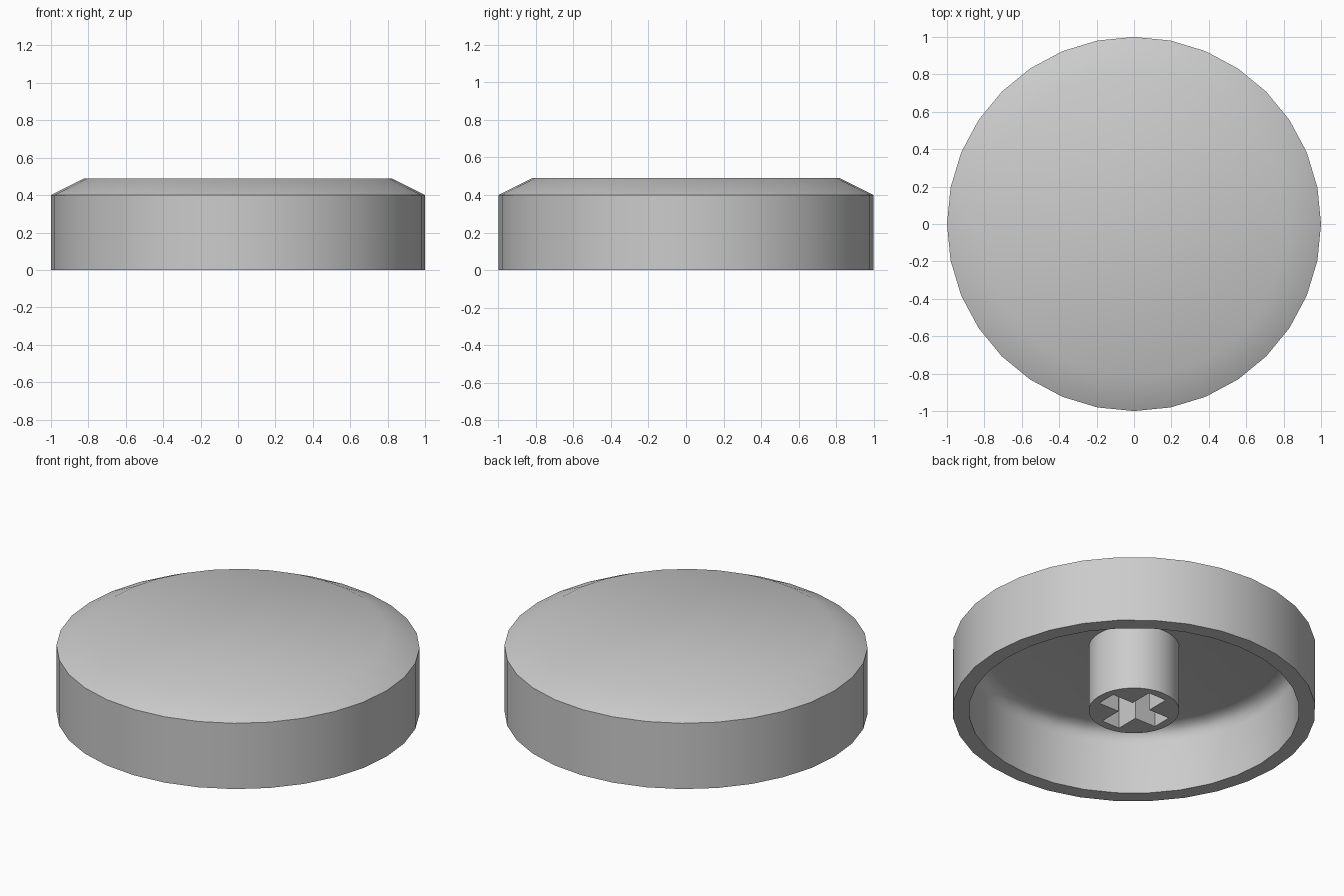
import bpy
import bmesh
import math

old = bpy.data.objects.get("Cube")
if old:
    bpy.data.objects.remove(old, do_unlink=True)

SEGMENTS = 32

grey = bpy.data.materials.new("light grey plastic")
grey.use_nodes = True
grey.diffuse_color = (0.6, 0.6, 0.6, 1)
grey.node_tree.nodes["Principled BSDF"].inputs["Base Color"].default_value = (0.6, 0.6, 0.6, 1)


def add_object(name, bm):
    bmesh.ops.recalc_face_normals(bm, faces=bm.faces)
    mesh = bpy.data.meshes.new(name)
    bm.to_mesh(mesh)
    bm.free()
    mesh.materials.append(grey)
    obj = bpy.data.objects.new(name, mesh)
    bpy.context.collection.objects.link(obj)
    return obj


def lathe(name, profile):
    """Spin a profile of (radius, height) points and cap both ends."""
    bm = bmesh.new()
    rings = []
    for radius, z in profile:
        angles = [math.tau * i / SEGMENTS for i in range(SEGMENTS)]
        rings.append([bm.verts.new((radius * math.cos(a), radius * math.sin(a), z)) for a in angles])
    for low, high in zip(rings, rings[1:]):
        for i in range(SEGMENTS):
            j = (i + 1) % SEGMENTS
            bm.faces.new((low[i], low[j], high[j], high[i]))
    bm.faces.new(rings[0])
    bm.faces.new(rings[-1])
    return add_object(name, bm)


def smooth(obj):
    bpy.ops.object.select_all(action="DESELECT")
    obj.select_set(True)
    bpy.context.view_layer.objects.active = obj
    bpy.ops.object.shade_smooth_by_angle(angle=math.radians(40))


# Hollow cap: bevelled top outside, rounded ceiling corner inside
cap = lathe("cap_shell", [
    (0.82, 0.49), (1, 0.4), (1, 0), (0.91, 0),
    (0.91, 0.32), (0.9, 0.36), (0.87, 0.39), (0.82, 0.4),
])
smooth(cap)

# Mounting stem, reaching slightly into the ceiling
stem = lathe("mounting_stem", [(0.25, 0), (0.25, 0.41)])

# Cross-shaped socket in the stem
ARM, HALF_WIDTH, DEPTH = 0.2, 0.06, 0.36
bm = bmesh.new()
outline = []
for sx, sy in ((1, 1), (-1, 1), (-1, -1), (1, -1)):
    corner = [(ARM, HALF_WIDTH), (HALF_WIDTH, HALF_WIDTH), (HALF_WIDTH, ARM)]
    if sx * sy < 0:
        corner.reverse()
    outline += [bm.verts.new((sx * x, sy * y, -0.1)) for x, y in corner]
base = bm.faces.new(outline)
raised = bmesh.ops.extrude_face_region(bm, geom=[base])["geom"]
top_verts = [v for v in raised if isinstance(v, bmesh.types.BMVert)]
bmesh.ops.translate(bm, verts=top_verts, vec=(0, 0, DEPTH + 0.1))
cutter = add_object("socket_cutter", bm)
cutter.hide_render = True

cut = stem.modifiers.new("cross socket", "BOOLEAN")
cut.operation = "DIFFERENCE"
cut.solver = "EXACT"
cut.object = cutter
bpy.ops.object.select_all(action="DESELECT")
stem.select_set(True)
bpy.context.view_layer.objects.active = stem
bpy.ops.object.modifier_apply(modifier=cut.name)
bpy.data.objects.remove(cutter, do_unlink=True)
smooth(stem)
